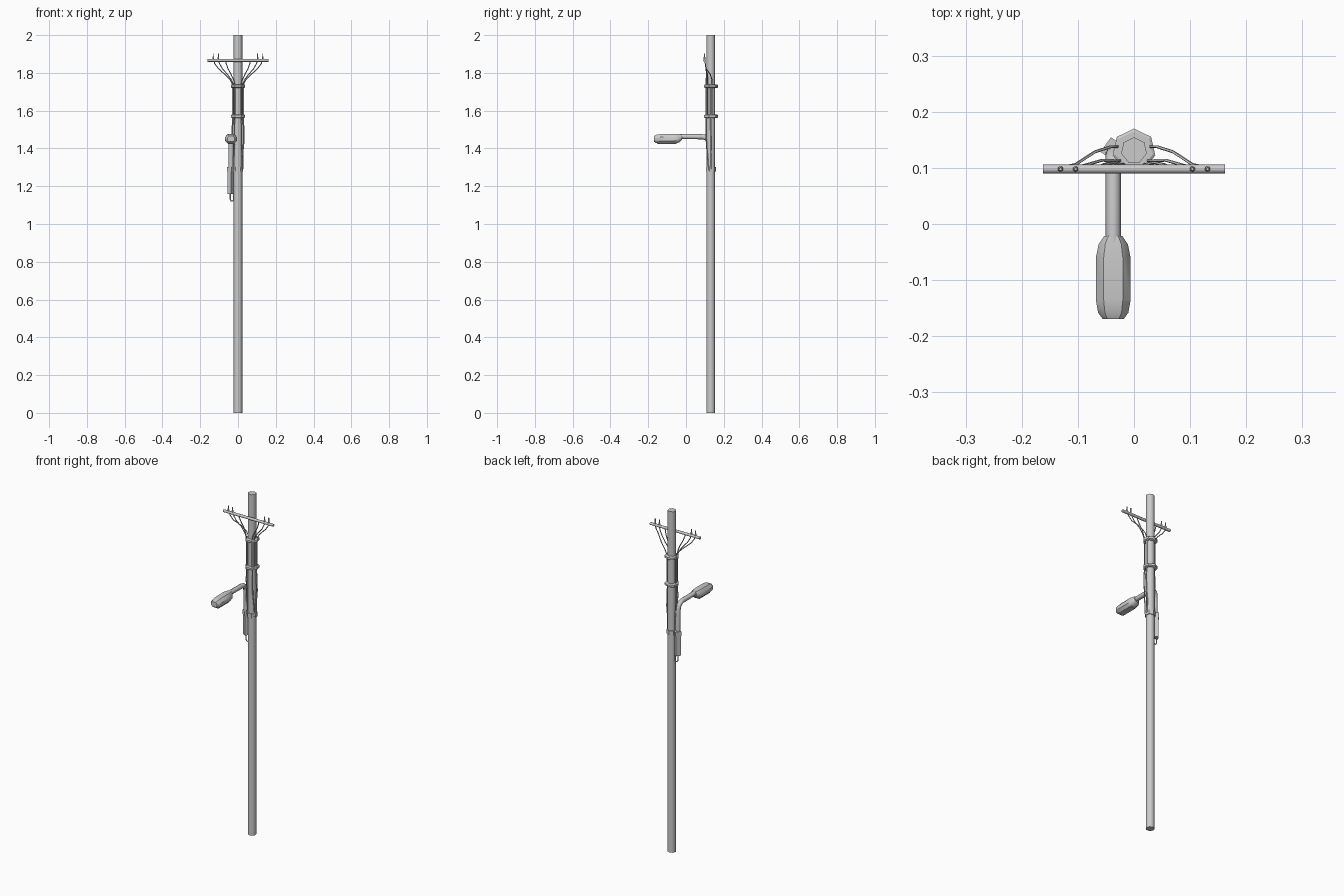
import bpy, bmesh, math
from mathutils import Vector

if "Cube" in bpy.data.objects:
    bpy.data.objects.remove(bpy.data.objects["Cube"])

PX, PY = 0.0, 0.131          # pole axis


def finish(name, bm, smooth=None):
    bmesh.ops.recalc_face_normals(bm, faces=bm.faces)
    me = bpy.data.meshes.new(name)
    bm.to_mesh(me)
    bm.free()
    ob = bpy.data.objects.new(name, me)
    bpy.context.collection.objects.link(ob)
    if smooth:
        bpy.ops.object.select_all(action='DESELECT')
        ob.select_set(True)
        bpy.context.view_layer.objects.active = ob
        bpy.ops.object.shade_smooth_by_angle(angle=math.radians(smooth))
    return ob


def loft(name, rings, smooth=None):
    bm = bmesh.new()
    vs = [[bm.verts.new(p) for p in r] for r in rings]
    n = len(vs[0])
    for a, b in zip(vs, vs[1:]):
        for i in range(n):
            bm.faces.new((a[i], a[(i + 1) % n], b[(i + 1) % n], b[i]))
    bm.faces.new(vs[0])
    bm.faces.new(vs[-1])
    return finish(name, bm, smooth)


def lathe(name, profile, n=7, x=PX, y=PY, smooth=None):
    # stacked polygon rings (radius, z), one corner towards the back
    rings = [[(x + r * math.sin(2 * math.pi * i / n), y + r * math.cos(2 * math.pi * i / n), z)
              for i in range(n)] for r, z in profile]
    return loft(name, rings, smooth)


def tube(name, pts, r, n=6, smooth=50):
    # sweep a polygon along a path
    pts = [Vector(p) for p in pts]
    rings, u = [], None
    for i, p in enumerate(pts):
        t = (pts[min(i + 1, len(pts) - 1)] - pts[max(i - 1, 0)]).normalized()
        if u is None:
            u = t.cross(Vector((1, 0, 0) if abs(t.x) < 0.9 else (0, 0, 1)))
        u = (u - t * u.dot(t)).normalized()
        v = t.cross(u)
        rings.append([p + r * (math.cos(2 * math.pi * k / n) * u + math.sin(2 * math.pi * k / n) * v)
                      for k in range(n)])
    return loft(name, rings, smooth)


# pole and its clamps
lathe("pole", [(0.0235, 0), (0.0235, 2.0)], smooth=60)
for i, z in enumerate((1.73, 1.57)):
    lathe(f"clamp_{i}", [(0.034, z - 0.009), (0.039, z - 0.006), (0.039, z + 0.006), (0.034, z + 0.009)])
lathe("lower_clamp", [(0.0285, 1.277), (0.0285, 1.303)])

# crossarm with insulator pins
tube("crossarm", [(-0.162, 0.098, 1.866), (0.162, 0.098, 1.866)], 0.008, 8)
for s, side in ((-1, "left"), (1, "right")):
    for k, x in enumerate((0.104, 0.131)):
        lathe(f"insulator_{side}_{k}", [(0.005, 1.86), (0.005, 1.88), (0.003, 1.888), (0.003, 1.902)],
              6, s * x, 0.098, 40)

# drop wires from the crossarm to the clamps and on down the pole
for s, side in ((-1, "left"), (1, "right")):
    for k, (x0, x1, y1) in enumerate(((0.131, 0.028, 0.138), (0.104, 0.024, 0.113), (0.066, 0.017, 0.106))):
        d = x0 - x1
        tube(f"drop_wire_{side}_{k}",
             [(s * x0, 0.1, 1.875 if k < 2 else 1.862), (s * (x0 - 0.07 * d), 0.102, 1.85),
              (s * (x1 + 0.74 * d), 0.106, 1.823), (s * (x1 + 0.4 * d), 0.6 * y1 + 0.046, 1.792),
              (s * (x1 + 0.12 * d), y1, 1.762), (s * x1, y1, 1.735), (s * x1, y1, 1.57)], 0.0028, 5)
    # loose cables between the clamps and the lower clamp
    tube(f"down_cable_{side}_a",
         [(s * 0.026, 0.13, 1.74), (s * 0.026, 0.13, 1.57), (s * 0.03, 0.132, 1.51),
          (s * 0.03, 0.134, 1.43), (s * 0.024, 0.135, 1.37), (s * 0.026, 0.135, 1.29)], 0.004, 5)
    tube(f"down_cable_{side}_b",
         [(s * 0.019, 0.107, 1.57), (s * 0.021, 0.106, 1.5), (s * 0.02, 0.108, 1.42),
          (s * 0.023, 0.115, 1.35), (s * 0.024, 0.12, 1.285)], 0.003, 5)

# lamp arm: straight out, curving down along the pole
LX = -0.037
arc = [(LX, 0.085 + 0.04 * math.sin(a), 1.422 + 0.04 * math.cos(a))
       for a in [math.pi / 2 * i / 5 for i in range(6)]]
tube("lamp_arm", [(LX, -0.035, 1.463)] + arc + [(LX, 0.127, 1.28)], 0.0135, 8)

# lamp head: eight-sided rings along y (y, half width, bottom, top)
rings = []
for y, w, zb, zt in ((-0.169, 0.019, 1.436, 1.466), (-0.158, 0.027, 1.428, 1.472), (-0.135, 0.031, 1.426, 1.476),
                     (-0.06, 0.031, 1.426, 1.477), (-0.036, 0.026, 1.432, 1.476), (-0.021, 0.016, 1.446, 1.474)):
    h = zt - zb
    half = [(0.55, 0), (1, 0.28), (1, 0.68), (0.55, 1)]
    sec = half + [(-a, b) for a, b in reversed(half)]
    rings.append([(LX + a * w, y, zb + b * h) for a, b in sec])
loft("lamp_head", rings, 40)
bpy.ops.mesh.primitive_cube_add(size=1, location=(LX, -0.1, 1.426))
lens = bpy.context.object
lens.name = "lamp_lens"
lens.scale = (0.03, 0.1, 0.006)

# control box on the pole's side, with clamp lug and a cable loop under it
for name, z, size in (("control_box", 1.228, (0.024, 0.028, 0.136)), ("box_lug", 1.29, (0.03, 0.032, 0.026))):
    bpy.ops.mesh.primitive_cube_add(size=1, location=(-0.038, 0.133, z), rotation=(0, 0, math.radians(-35)))
    box = bpy.context.object
    box.name = name
    box.scale = size
tube("cable_loop", [(-0.041, 0.133, 1.165), (-0.041, 0.133, 1.13), (-0.036, 0.133, 1.121),
                    (-0.028, 0.133, 1.121), (-0.023, 0.133, 1.13), (-0.023, 0.133, 1.16),
                    (-0.026, 0.133, 1.2)], 0.003, 5)
